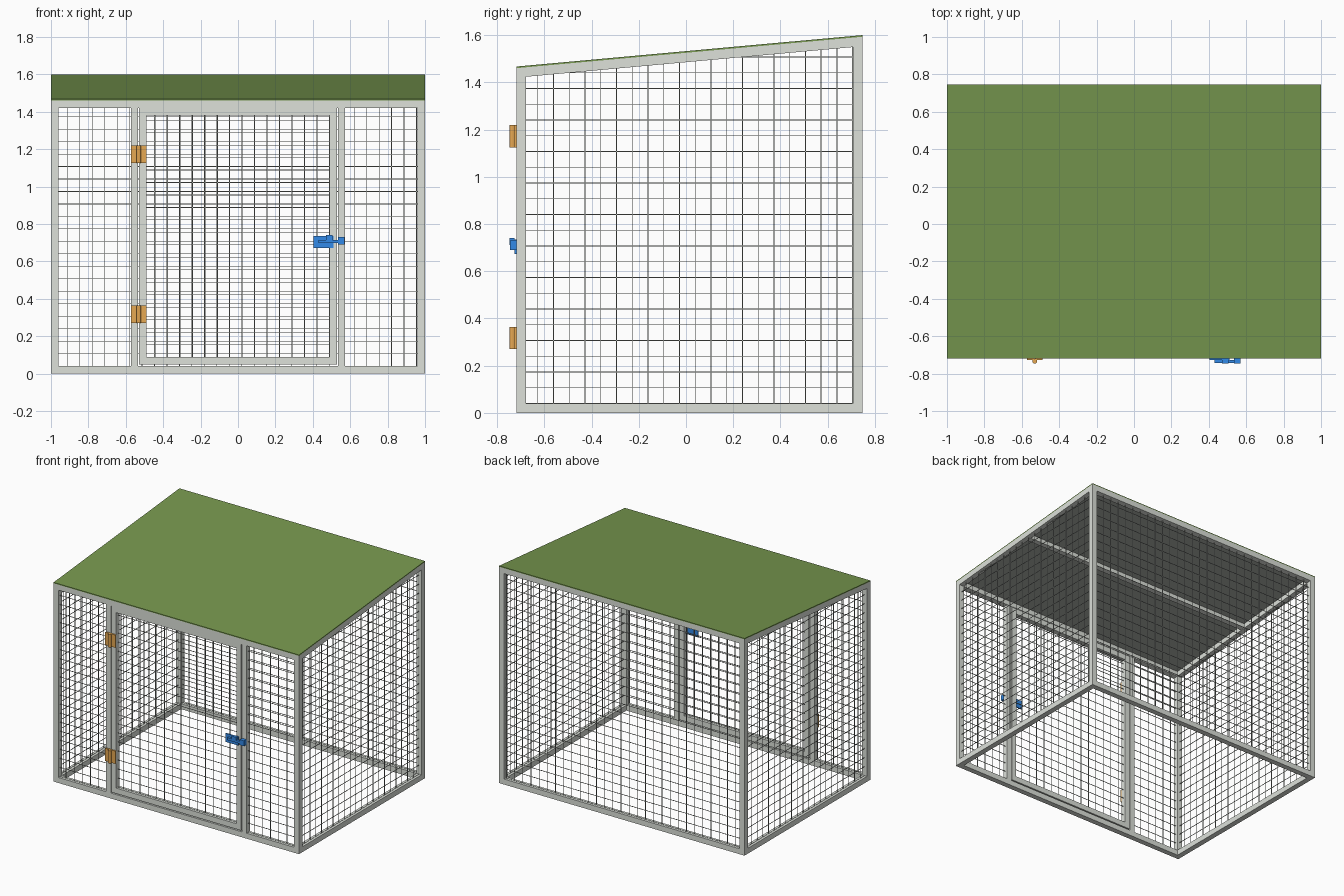
import bpy, bmesh, math
from mathutils import Matrix

if "Cube" in bpy.data.objects:
    bpy.data.objects.remove(bpy.data.objects["Cube"])


def material(name, rgb):
    lin = [((c / 255 + 0.055) / 1.055) ** 2.4 for c in rgb]
    m = bpy.data.materials.new(name)
    m.diffuse_color = (*lin, 1)
    m.use_nodes = True
    m.node_tree.nodes["Principled BSDF"].inputs["Base Color"].default_value = m.diffuse_color
    return m


STEEL = material("pale steel", (221, 225, 218))
WIRE = material("grey wire", (170, 174, 168))
GREEN = material("green roof", (119, 152, 79))
ORANGE = material("orange hinge", (230, 168, 82))
BLUE = material("blue latch", (50, 138, 232))

X, YF, YB, T = 1.0, -0.718, 0.747, 0.04
PITCH = 0.0667
SLOPE = 0.133 / (YB - YF)


def top(y):
    """Height of the frame top, under the roof sheet."""
    return 1.460 + (y - YF) * SLOPE


def add_box(bm, x0, x1, y0, y1, z0, z1):
    m = Matrix.Translation(((x0 + x1) / 2, (y0 + y1) / 2, (z0 + z1) / 2))
    bmesh.ops.create_cube(bm, size=1, matrix=m @ Matrix.Diagonal((x1 - x0, y1 - y0, z1 - z0, 1)))


def add_prism(bm, x0, x1, profile):
    """Extrude a (y, z) outline along x."""
    f = bm.faces.new([bm.verts.new((x0, y, z)) for y, z in profile])
    g = bmesh.ops.extrude_face_region(bm, geom=[f])
    vs = [v for v in g["geom"] if isinstance(v, bmesh.types.BMVert)]
    bmesh.ops.translate(bm, verts=vs, vec=(x1 - x0, 0, 0))
    if f.is_valid and all(len(e.link_faces) > 2 for e in f.edges):
        bm.faces.remove(f)


def sloped(y0, y1, lo, hi):
    return [(y0, top(y0) + lo), (y1, top(y1) + lo), (y1, top(y1) + hi), (y0, top(y0) + hi)]


def finish(bm, name, mat):
    bmesh.ops.recalc_face_normals(bm, faces=bm.faces)
    me = bpy.data.meshes.new(name)
    bm.to_mesh(me)
    bm.free()
    me.materials.append(mat)
    ob = bpy.data.objects.new(name, me)
    bpy.context.collection.objects.link(ob)
    return ob


def boxes(name, mat, items):
    bm = bmesh.new()
    for b in items:
        add_box(bm, *b)
    return finish(bm, name, mat)


def prism(name, mat, x0, x1, profile):
    bm = bmesh.new()
    add_prism(bm, x0, x1, profile)
    return finish(bm, name, mat)


def steps(a, b, origin):
    k = math.ceil((a - origin) / PITCH)
    out = []
    while origin + k * PITCH < b:
        out.append(origin + k * PITCH)
        k += 1
    return out


W = 0.0016  # wire half thickness


def wire_panel_x(name, x0, x1, z0, z1, y, ox, oz):
    """Wire grid facing the front or back."""
    items = [(x - W, x + W, y - W, y + W, z0, z1) for x in steps(x0, x1, ox)]
    items += [(x0, x1, y - W, y + W, z - W, z + W) for z in steps(z0, z1, oz)]
    boxes(name, WIRE, items)


# Corner posts, cut to the roof slope
for sx, side in ((-1, "left"), (1, "right")):
    x0, x1 = sorted((sx * X, sx * (X - T)))
    for y0, y1, end in ((YF, YF + T, "front"), (YB - T, YB, "back")):
        prism(f"{end}_{side}_post", STEEL, x0, x1, [(y0, 0), (y1, 0), (y1, top(y1)), (y0, top(y0))])
    # Side rails
    boxes(f"{side}_bottom_rail", STEEL, [(x0, x1, YF + T, YB - T, 0, T)])
    prism(f"{side}_top_rail", STEEL, x0, x1, sloped(YF + T, YB - T, -T, 0))
    # Side wire grid, trimmed under the sloped rail
    xc = sx * (X - T / 2)
    items = [(xc - W, xc + W, y - W, y + W, T, top(y) - T / 2)
             for y in steps(YF + T, YB - T, -0.695)]
    for z in steps(T, top(YB) - T, T):
        ya = max(YF + T, YF + (z + T / 2 - top(YF)) / SLOPE)
        if ya < YB - T:
            items.append((xc - W, xc + W, ya, YB - T, z - W, z + W))
    boxes(f"{side}_wire_grid", WIRE, items)

# Front and back rails
for y0, y1, end in ((YF, YF + T, "front"), (YB - T, YB, "back")):
    boxes(f"{end}_bottom_rail", STEEL, [(-X + T, X - T, y0, y1, 0, T)])
    prism(f"{end}_top_rail", STEEL, -X + T, X - T, sloped(y0, y1, -T, 0))

# Door posts
for s, side in ((-1, "left"), (1, "right")):
    x0, x1 = sorted((s * 0.534, s * 0.572))
    boxes(f"{side}_door_post", STEEL, [(x0, x1, YF, YF + T, T, 1.422)])

# Door frame
D0, D1, DZ0, DZ1 = 0.49, 0.529, 0.048, 1.42
boxes("door_frame", STEEL, [
    (-D1, -D0, YF, YF + T, DZ0, DZ1), (D0, D1, YF, YF + T, DZ0, DZ1),
    (-D0, D0, YF, YF + T, DZ0, DZ0 + T), (-D0, D0, YF, YF + T, DZ1 - T, DZ1)])

# Front and back wire grids
YW = YF + T / 2
wire_panel_x("front_left_wire_grid", -X + T, -0.572, T, 1.425, YW, -X + T / 2, T)
wire_panel_x("front_right_wire_grid", 0.572, X - T, T, 1.425, YW, -X + T / 2, T)
wire_panel_x("door_wire_grid", -D0, D0, DZ0 + T, DZ1 - T, YW, -D0 - T / 2, DZ0 + T)
wire_panel_x("back_wire_grid", -X + T, X - T, T, top(YB) - T, YB - T / 2, -X + T / 2, T)

# Roof: green sheet, grey lining, middle rafter
prism("roof_sheet", GREEN, -X, X, sloped(YF, YB, 0, 0.007))
prism("roof_lining", WIRE, -X + T, X - T, sloped(YF + T, YB - T, -0.004, 0))
prism("middle_rafter", STEEL, -X + T, X - T, sloped(0, 0.035, -0.035, -0.004))

# Hinges: two leaves and a barrel
for zc, n in ((0.317, "lower"), (1.172, "upper")):
    bm = bmesh.new()
    add_box(bm, -0.572, -0.533, YF - 0.01, YF, zc - 0.047, zc + 0.047)
    add_box(bm, -0.529, -0.49, YF - 0.01, YF, zc - 0.047, zc + 0.047)
    bmesh.ops.create_cone(bm, cap_ends=True, segments=12, radius1=0.013, radius2=0.013,
                          depth=0.094, matrix=Matrix.Translation((-0.531, YF - 0.016, zc)))
    finish(bm, f"{n}_hinge", ORANGE)

# Sliding latch: plate, bolt, handle and keeper
boxes("latch_plate", BLUE, [(0.405, 0.51, YF - 0.008, YF, 0.672, 0.735)])
boxes("latch_bolt", BLUE, [(0.43, 0.565, YF - 0.024, YF - 0.008, 0.698, 0.715)])
boxes("latch_handle", BLUE, [(0.47, 0.505, YF - 0.029, YF - 0.008, 0.712, 0.74)])
boxes("latch_keeper", BLUE, [(0.535, 0.57, YF - 0.027, YF, 0.69, 0.73)])
